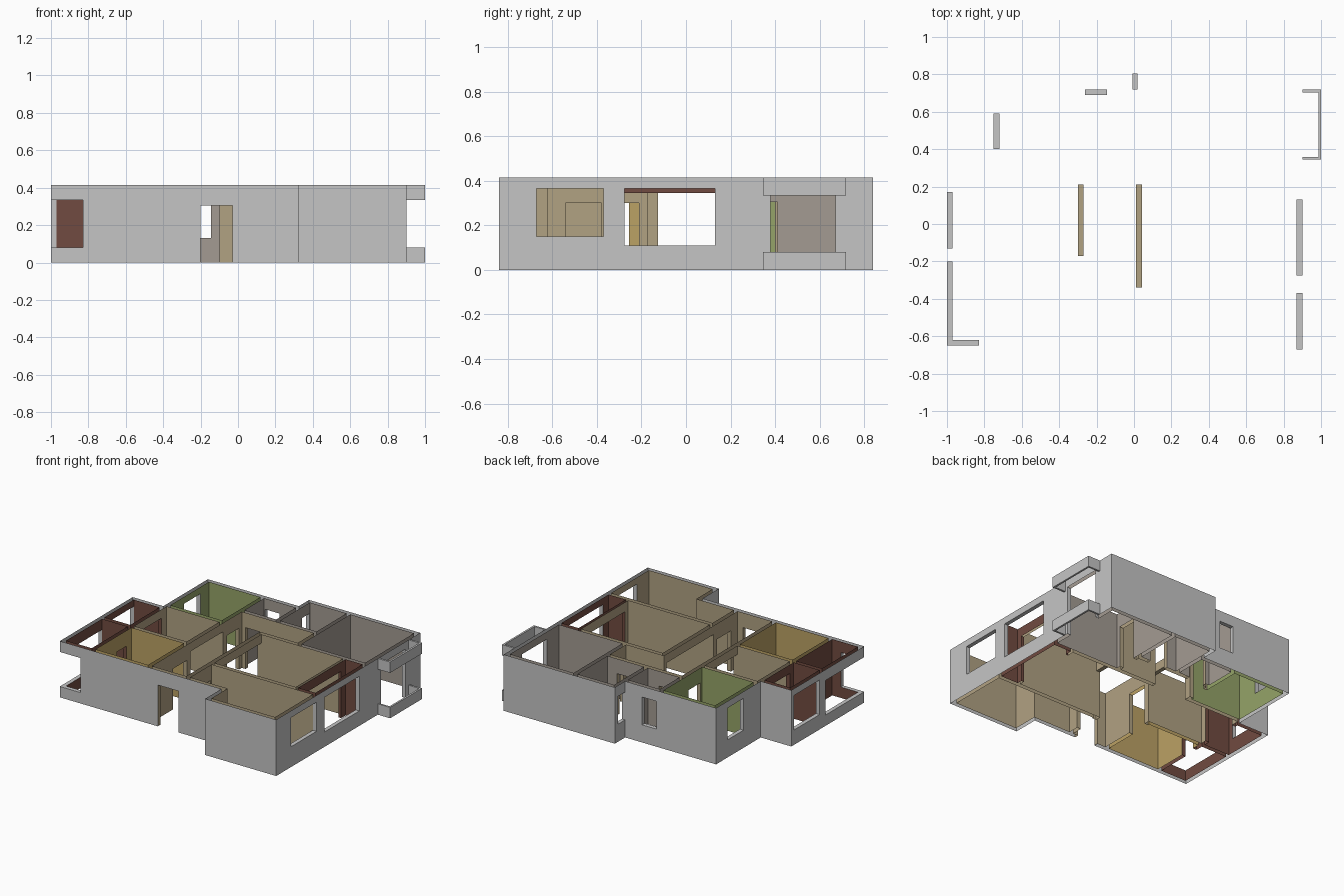
import bpy

if "Cube" in bpy.data.objects:
    bpy.data.objects.remove(bpy.data.objects["Cube"])

H = 0.415          # wall height
EPS = 1e-4


def material(name, rgb):
    m = bpy.data.materials.new(name)
    m.diffuse_color = (*rgb, 1.0)
    m.use_nodes = True
    m.node_tree.nodes["Principled BSDF"].inputs["Base Color"].default_value = m.diffuse_color
    return m


GRAY = material("exterior gray", (0.56, 0.56, 0.56))
TAN = material("tan paint", (0.44, 0.36, 0.225))
YELLOW = material("yellow paint", (0.50, 0.36, 0.13))
BROWN = material("dark brown paint", (0.165, 0.07, 0.052))
GREEN = material("green paint", (0.30, 0.37, 0.14))
WARM = material("warm gray paint", (0.37, 0.33, 0.29))

# Openings: name, wall direction, x0, x1, y0, y1, z0, z1, material, sill/soffit, jambs
OPENINGS = [
    # windows
    ("balcony_side_gap", "y", -1.0, -0.97, -0.65, -0.20, 0.08, 0.335, GRAY, True, "hi"),
    ("balcony_front_gap", "x", -1.0, -0.83, -0.65, -0.62, 0.08, 0.335, GRAY, True, "hi"),
    ("left_loggia_window", "y", -1.0, -0.97, -0.13, 0.17, 0.11, 0.365, GRAY, True, "lohi"),
    ("green_room_window", "y", -0.75, -0.72, 0.40, 0.59, 0.13, 0.365, GRAY, True, "lohi"),
    ("washroom_window", "x", -0.262, -0.145, 0.69, 0.72, 0.13, 0.335, GRAY, True, "lohi"),
    ("bath_window", "y", -0.007, 0.02, 0.72, 0.805, 0.13, 0.335, GRAY, True, "lohi"),
    ("right_loggia_window", "y", 0.87, 0.90, -0.275, 0.13, 0.11, 0.365, GRAY, True, "lohi"),
    ("front_room_window", "y", 0.87, 0.90, -0.67, -0.37, 0.15, 0.365, GRAY, True, "lohi"),
    # wide inner openings with beams
    ("kitchen_opening", "y", -0.30, -0.27, -0.17, 0.21, 0, 0.35, TAN, True, "lohi"),
    ("living_opening", "y", 0.012, 0.043, -0.34, 0.21, 0, 0.35, TAN, True, "lohi"),
    # doorways
    ("front_door", "x", -0.20, -0.03, -0.65, -0.62, 0, 0.305, TAN, False, "lohi"),
    ("yellow_room_door", "y", -0.30, -0.27, -0.37, -0.21, 0, 0.30, TAN, False, "lohi"),
    ("yellow_balcony_door", "y", -0.76, -0.73, -0.37, -0.255, 0, 0.30, BROWN, False, "lohi"),
    ("kitchen_loggia_door", "y", -0.76, -0.73, -0.125, 0.15, 0, 0.35, BROWN, False, "lohi"),
    ("green_room_door", "y", -0.30, -0.27, 0.26, 0.40, 0, 0.305, TAN, False, "lohi"),
    ("washroom_door", "x", -0.24, -0.10, 0.43, 0.46, 0, 0.305, TAN, False, "lohi"),
    ("bath_door", "x", 0.10, 0.24, 0.43, 0.46, 0, 0.305, TAN, False, "lohi"),
    ("back_room_door", "y", 0.32, 0.35, 0.27, 0.41, 0, 0.305, TAN, False, "lohi"),
    ("front_room_door", "y", 0.012, 0.043, -0.54, -0.38, 0, 0.30, TAN, False, "lohi"),
    ("living_loggia_door", "y", 0.71, 0.73, -0.30, 0.16, 0, 0.345, BROWN, False, "lohi"),
    ("balcony_door", "y", 0.87, 0.90, 0.38, 0.67, 0, 0.36, GRAY, False, "lohi"),
]


def make_object(name, quads, mat):
    verts, faces = [], []
    for q in quads:
        faces.append(tuple(range(len(verts), len(verts) + 4)))
        verts.extend(q)
    me = bpy.data.meshes.new(name)
    me.from_pydata(verts, [], faces)
    me.materials.append(mat)
    ob = bpy.data.objects.new(name, me)
    bpy.context.collection.objects.link(ob)
    return ob


def wall_quad(a, b, z0, z1):
    return [(*a, z0), (*b, z0), (*b, z1), (*a, z1)]


def edge_panels(a, b):
    """Vertical sheet from a to b with every matching opening left out."""
    k = 0 if abs(a[1] - b[1]) < EPS else 1      # running axis
    c = a[1 - k]
    lo, hi = sorted((a[k], b[k]))
    cuts = []
    for o in OPENINGS:
        if o[1] != "xy"[k]:
            continue
        rng = (o[2:4], o[4:6])
        s, e = max(lo, rng[k][0]), min(hi, rng[k][1])
        w = rng[1 - k]
        if w[0] - EPS <= c <= w[1] + EPS and e - s > EPS:
            cuts.append((s, e, o[6], o[7]))
    spans, pos = [], lo
    for s, e, z0, z1 in sorted(cuts):
        spans += [(pos, s, 0, H), (s, e, 0, z0), (s, e, z1, H)]
        pos = e
    spans.append((pos, hi, 0, H))
    quads = []
    for s, e, z0, z1 in spans:
        if e - s > EPS and z1 - z0 > EPS:
            if a[k] > b[k]:
                s, e = e, s
            p, q = ((s, c), (e, c)) if k == 0 else ((c, s), (c, e))
            quads.append(wall_quad(p, q, z0, z1))
    return quads


def shell(name, pts, mat):
    quads = []
    for i, p in enumerate(pts):
        quads += edge_panels(p, pts[(i + 1) % len(pts)])
    return make_object(name, quads, mat)


def room(name, pts, mat):
    if len(pts) == 2:                            # two opposite corners
        (x0, y0), (x1, y1) = pts
        pts = [(x0, y0), (x1, y0), (x1, y1), (x0, y1)]
    shell(name, pts[::-1], mat)                  # reversed: faces look inward


# Outer shell
shell("exterior_wall", [(0.90, -0.84), (0.90, 0.84), (-0.007, 0.84), (-0.007, 0.72),
                        (-0.75, 0.72), (-0.75, 0.20), (-1.0, 0.20), (-1.0, -0.65),
                        (0.32, -0.65), (0.32, -0.84)], GRAY)

# Rooms
room("left_balcony_walls", [(-0.97, -0.62), (-0.76, -0.20)], BROWN)
room("left_loggia_walls", [(-0.97, -0.17), (-0.76, 0.17)], BROWN)
room("yellow_room_walls", [(-0.73, -0.62), (-0.30, -0.20)], YELLOW)
room("kitchen_walls", [(-0.73, -0.17), (-0.30, 0.21)], TAN)
room("green_room_walls", [(-0.72, 0.24), (-0.30, 0.69)], GREEN)
room("hall_walls", [(-0.27, -0.62), (0.012, -0.62), (0.012, 0.24), (0.32, 0.24),
                    (0.32, 0.43), (-0.27, 0.43)], TAN)
room("washroom_walls", [(-0.27, 0.46), (-0.01, 0.69)], WARM)
room("bath_walls", [(0.02, 0.46), (0.32, 0.81)], WARM)
room("back_room_walls", [(0.35, 0.24), (0.87, 0.81)], WARM)
room("living_room_walls", [(0.043, -0.34), (0.71, 0.21)], TAN)
room("right_loggia_walls", [(0.73, -0.34), (0.87, 0.21)], BROWN)
room("front_room_walls", [(0.043, -0.62), (0.35, -0.62), (0.35, -0.81), (0.87, -0.81),
                          (0.87, -0.37), (0.043, -0.37)], TAN)

# Jambs, sills and soffits lining the openings
for name, axis, x0, x1, y0, y1, z0, z1, mat, flat, ends in OPENINGS:
    quads = []
    for end in ("lo", "hi"):
        if end not in ends:
            continue
        if axis == "x":
            x = x0 if end == "lo" else x1
            quads.append(wall_quad((x, y0), (x, y1), z0, z1))
        else:
            y = y0 if end == "lo" else y1
            quads.append(wall_quad((x0, y), (x1, y), z0, z1))
    if flat:
        for z in (z0, z1):
            if z > 0:
                quads.append([(x0, y0, z), (x1, y0, z), (x1, y1, z), (x0, y1, z)])
    make_object(name + "_lining", quads, mat)


# Right balcony: thin U-shaped parapet and matching top band
def box_quads(x0, x1, y0, y1, z0, z1):
    c = [(x0, y0), (x1, y0), (x1, y1), (x0, y1)]
    q = [wall_quad(c[i], c[(i + 1) % 4], z0, z1) for i in range(4)]
    q.append([(*p, z1) for p in c])
    q.append([(*p, z0) for p in reversed(c)])
    return q


for name, z0, z1 in (("balcony_parapet", 0, 0.08), ("balcony_top_band", 0.335, H)):
    t = 0.014
    make_object(name, box_quads(0.90, 1.0 - t, 0.345, 0.345 + t, z0, z1)
                + box_quads(0.90, 1.0 - t, 0.718 - t, 0.718, z0, z1)
                + box_quads(1.0 - t, 1.0, 0.345, 0.718, z0, z1), GRAY)
